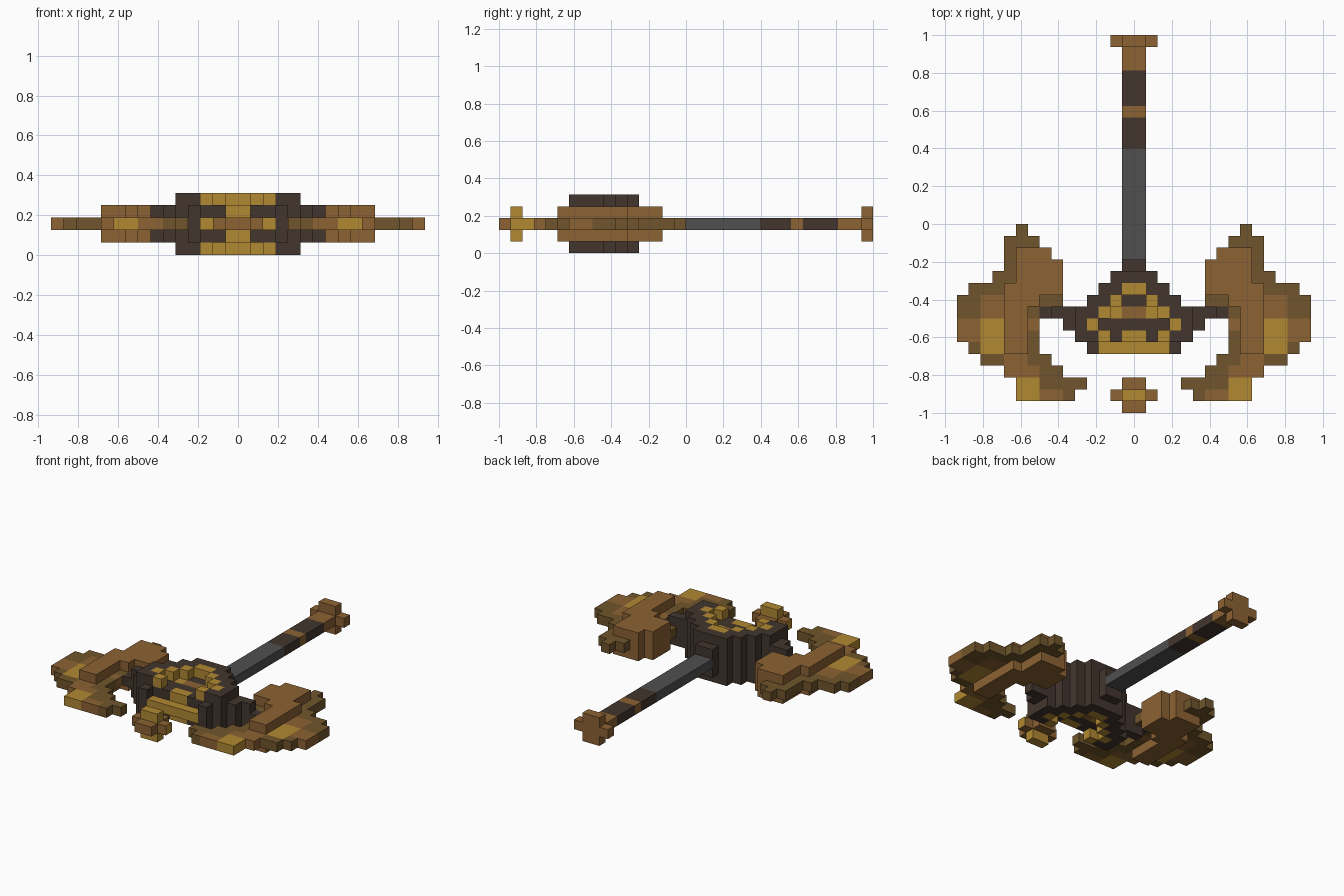
import bpy, bmesh

if "Cube" in bpy.data.objects:
    bpy.data.objects.remove(bpy.data.objects["Cube"], do_unlink=True)

U = 2 / 32  # edge of one block
COLOURS = {
    "brown": (0.262, 0.122, 0.033),
    "olive": (0.162, 0.091, 0.025),
    "gold": (0.440, 0.246, 0.032),
    "dark": (0.055, 0.036, 0.027),
    "grey": (0.080, 0.080, 0.080),
}
NAMES = list(COLOURS)
MATS = []
for label, rgb in COLOURS.items():
    m = bpy.data.materials.new(label)
    m.use_nodes = True
    m.diffuse_color = (*rgb, 1)
    bsdf = m.node_tree.nodes["Principled BSDF"]
    bsdf.inputs["Base Color"].default_value = (*rgb, 1)
    bsdf.inputs["Roughness"].default_value = 0.9
    MATS.append(m)


def finish(name, bm):
    me = bpy.data.meshes.new(name)
    bm.to_mesh(me)
    bm.free()
    for m in MATS:
        me.materials.append(m)
    ob = bpy.data.objects.new(name, me)
    bpy.context.collection.objects.link(ob)
    return ob


def fill(cells, colour, x0, x1, y0, y1, z0, z1, both=False):
    """Fill a block range; both=True also fills the mirrored x range."""
    for x in range(x0, x1):
        for y in range(y0, y1):
            for z in range(z0, z1):
                cells[x, y, z] = colour
                if both:
                    cells[-1 - x, y, z] = colour


def build(name, cells, end_colour=None):
    """Mesh only the exposed block faces."""
    bm = bmesh.new()
    verts = {}

    def vert(p):
        if p not in verts:
            verts[p] = bm.verts.new([c * U for c in p])
        return verts[p]

    for cell, colour in cells.items():
        for axis in range(3):
            for side in (0, 1):
                near = list(cell)
                near[axis] += 2 * side - 1
                if tuple(near) in cells:
                    continue
                a, b = (axis + 1) % 3, (axis + 2) % 3
                loop = []
                for da, db in ((0, 0), (1, 0), (1, 1), (0, 1)):
                    p = list(cell)
                    p[axis] += side
                    p[a] += da
                    p[b] += db
                    loop.append(vert(tuple(p)))
                f = bm.faces.new(loop if side else loop[::-1])
                use_end = end_colour and axis == 0 and cell[0] in (-2, 1)
                f.material_index = NAMES.index(end_colour if use_end else colour)
    return finish(name, bm)


def bar(name, colour, y0, y1):
    """Square handle section between two y positions, in blocks."""
    bm = bmesh.new()
    bmesh.ops.create_cube(bm, size=1)
    for v in bm.verts:
        v.co = (v.co.x * 2 * U, (v.co.y * (y1 - y0) + (y0 + y1) / 2) * U,
                (v.co.z + 2.5) * U)
    for f in bm.faces:
        f.material_index = NAMES.index(colour)
    return finish(name, bm)


# Handle sections
bar("handle_shaft", "grey", -3, 6.35)
bar("lower_grip", "dark", 6.35, 9)
bar("grip_ring", "brown", 9, 10)
bar("upper_grip", "dark", 10, 13)
bar("handle_end", "brown", 13, 15)

# Pommel: a flat cross
pommel = {}
fill(pommel, "brown", -2, 2, 15, 16, 2, 3)
fill(pommel, "brown", -1, 1, 15, 16, 1, 4)
build("pommel", pommel)

# Floating front stud with a gold core
stud = {}
fill(stud, "brown", -1, 1, -16, -13, 2, 3)
fill(stud, "brown", -2, 2, -15, -14, 2, 3)
fill(stud, "gold", -1, 1, -15, -14, 1, 4)
build("front_stud", stud, end_colour="gold")

# Head core: half width of each row, three blocks thick
core = {}
for row, half in ((-4, 1), (-5, 2), (-6, 3), (-7, 4), (-8, 7), (-9, 6), (-10, 5)):
    fill(core, "dark", 0, half, row, row + 1, 1, 4, True)
fill(core, "dark", 7, 8, -8, -7, 2, 3, True)        # arm ends
fill(core, "dark", 3, 4, -11, -10, 1, 4, True)      # front lip corners
fill(core, "gold", 0, 3, -11, -10, 2, 3, True)      # front lip
fill(core, "gold", 0, 1, -10, -9, 1, 4, True)
fill(core, "brown", 0, 1, -8, -7, 1, 4, True)       # centre boss
fill(core, "gold", 1, 2, -8, -7, 1, 4, True)
# Raised rims on both faces: row, gold start, gold end, dark end
RIM = ((-5, 0, 0, 2), (-6, 0, 1, 3), (-7, 1, 2, 4),
       (-8, 2, 3, 5), (-9, 3, 4, 5), (-10, 2, 3, 5))
for z in (0, 4):
    for row, g0, g1, d1 in RIM:
        fill(core, "gold", g0, g1, row, row + 1, z, z + 1, True)
        fill(core, "dark", g1, d1, row, row + 1, z, z + 1, True)
build("head_core", core)

# Curved blades: inner and outer x of each row from back to front
OUTLINE = ((9, 10), (8, 11), (7, 11), (6, 11), (6, 12), (6, 14), (6, 15), (8, 15),
           (8, 15), (8, 15), (8, 14), (7, 13), (6, 11), (4, 10), (5, 10))
# Thick middle of the blade, starting at the third row
THICK = ((7, 10), (6, 10), (6, 10), (6, 11), (8, 11), (9, 11), (9, 11), (9, 11), (9, 11))
# Painted edge patches: colour, x range, y range
PATCHES = (
    ("olive", 8, 11, -2, 0), ("olive", 10, 12, -5, -2), ("olive", 11, 14, -6, -5),
    ("olive", 13, 15, -8, -6), ("olive", 6, 8, -7, -6), ("olive", 8, 9, -8, -7),
    ("olive", 8, 9, -11, -9), ("gold", 11, 13, -11, -8), ("olive", 13, 14, -11, -10),
    ("olive", 11, 13, -12, -11), ("olive", 7, 9, -12, -11), ("olive", 6, 8, -13, -12),
    ("olive", 4, 8, -14, -13), ("gold", 8, 10, -15, -13), ("olive", 5, 6, -15, -14),
)
blade = {}
for i, (x0, x1) in enumerate(OUTLINE):
    fill(blade, "brown", x0, x1, -1 - i, -i, 2, 3)
for colour, x0, x1, y0, y1 in PATCHES:
    patch = {}
    fill(patch, colour, x0, x1, y0, y1, 2, 3)
    blade.update({c: v for c, v in patch.items() if c in blade})
for i, (x0, x1) in enumerate(THICK):
    fill(blade, "brown", x0, x1, -3 - i, -2 - i, 1, 4)
build("left_blade", blade)
build("right_blade", {(-1 - x, y, z): c for (x, y, z), c in blade.items()})
